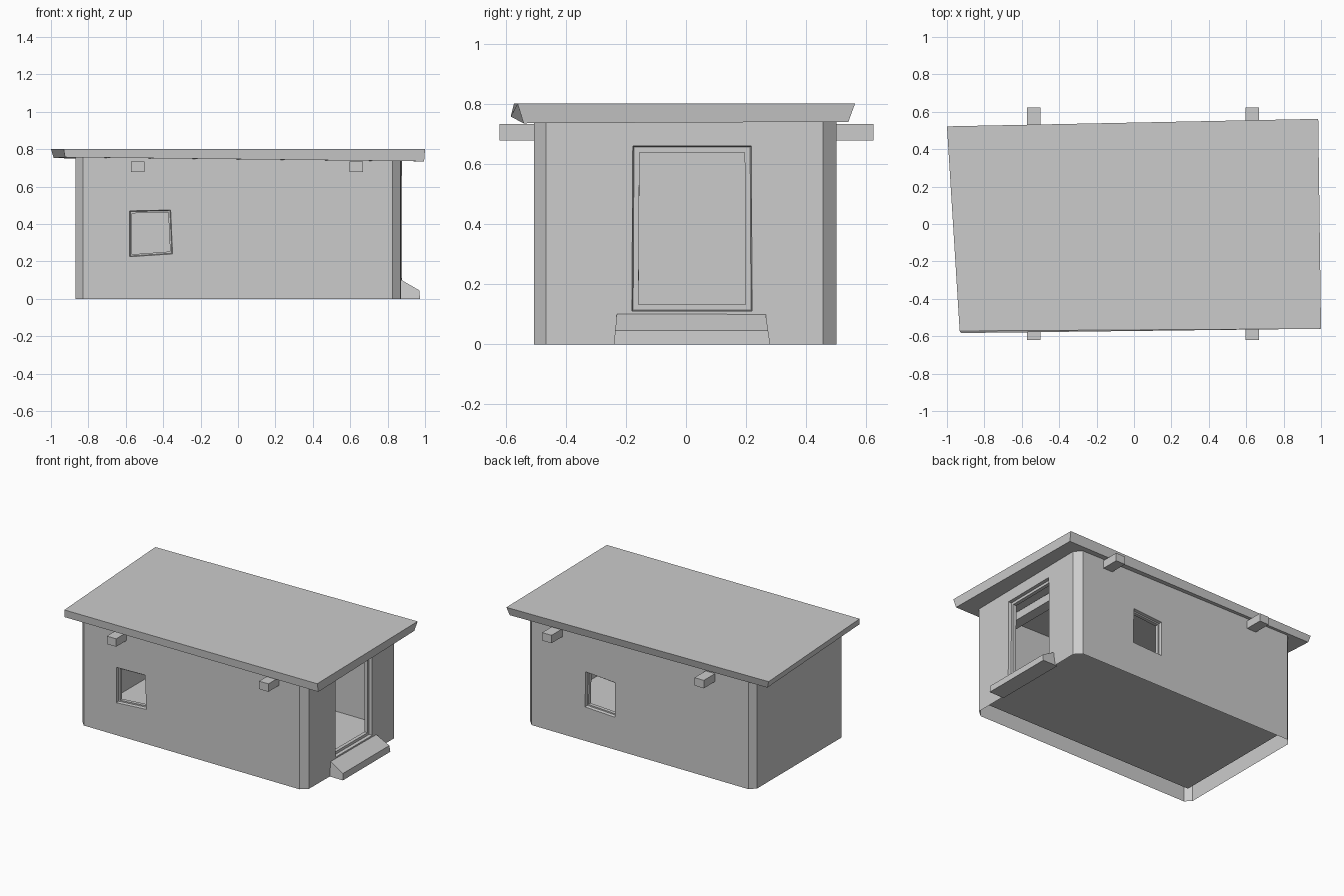
import bpy
import bmesh
from mathutils import Vector

if "Cube" in bpy.data.objects:
    bpy.data.objects.remove(bpy.data.objects["Cube"])


def finish(name, bm):
    mesh = bpy.data.meshes.new(name)
    bm.to_mesh(mesh)
    bm.free()
    obj = bpy.data.objects.new(name, mesh)
    bpy.context.collection.objects.link(obj)
    return obj


def loft(bm, lower, upper):
    """Quads joining two loops of the same length."""
    n = len(lower)
    for i in range(n):
        j = (i + 1) % n
        bm.faces.new((lower[i], lower[j], upper[j], upper[i]))


def solid(name, lower, upper):
    """Closed solid between two loops."""
    bm = bmesh.new()
    a = [bm.verts.new(p) for p in lower]
    b = [bm.verts.new(p) for p in upper]
    loft(bm, a, b)
    bm.faces.new(a[::-1])
    bm.faces.new(b)
    bmesh.ops.recalc_face_normals(bm, faces=bm.faces[:])
    return finish(name, bm)


def box(name, x, y, z):
    rect = [(x[0], y[0]), (x[1], y[0]), (x[1], y[1]), (x[0], y[1])]
    return solid(name, [(*p, z[0]) for p in rect], [(*p, z[1]) for p in rect])


# Chamfered outer plan and square room plan, counter-clockwise from front left
PLAN = [(-0.83, -0.505), (0.825, -0.505), (0.87, -0.465), (0.878, 0.455),
        (0.835, 0.5), (-0.83, 0.5), (-0.868, 0.46), (-0.868, -0.465)]
ROOM = [(-0.825, -0.46), (0.829, -0.46), (0.829, 0.455), (-0.825, 0.455)]
TOP, FLOOR = 0.765, 0.07

# Openings by wall side: axis along the wall, frame width, corners (along, height)
OPENINGS = {
    0: (0, 0.013, [(-0.58, 0.225), (-0.35, 0.24), (-0.36, 0.475), (-0.58, 0.47)]),
    2: (1, 0.022, [(-0.18, 0.11), (0.22, 0.11), (0.217, 0.66), (-0.177, 0.66)]),
    4: (0, 0.013, [(0.425, 0.235), (0.195, 0.225), (0.195, 0.465), (0.42, 0.48)]),
}


def opening_panel(bm, outer_rim, inner_rim, a, b, axis, width, corners):
    """Outer and room wall panels joined by a stepped frame around a hole."""
    a, b = Vector((*a, 0)), Vector((*b, 0))
    d = b - a
    inward = Vector((-d.y, d.x, 0)).normalized()
    pts = [a + d * ((u - a[axis]) / d[axis]) + Vector((0, 0, z))
           for u, z in corners]
    mid = sum(pts, Vector()) / 4

    def ring(depth, inset):
        loop = []
        for p in pts:
            along = d.normalized() * (1 if (p - mid).dot(d) < 0 else -1)
            up = Vector((0, 0, 1 if p.z < mid.z else -1))
            loop.append(bm.verts.new(p + inward * depth + (along + up) * inset))
        return loop

    loops = [outer_rim, ring(0, 0), ring(0.02, 0.004),
             ring(0.02, width), ring(0.045, width), inner_rim]
    for lower, upper in zip(loops, loops[1:]):
        loft(bm, lower, upper)


# Walls: outer shell and inner room with one doorway and two windows
bm = bmesh.new()
low = [bm.verts.new((*p, 0)) for p in PLAN]
high = [bm.verts.new((*p, TOP)) for p in PLAN]
room_low = [bm.verts.new((*p, FLOOR)) for p in ROOM]
room_high = [bm.verts.new((*p, TOP)) for p in ROOM]
for i in range(8):
    j = (i + 1) % 8
    rim = [low[i], low[j], high[j], high[i]]
    k, m = i // 2, (i // 2 + 1) % 4
    room_rim = [room_low[k], room_low[m], room_high[m], room_high[k]]
    if i in OPENINGS:
        opening_panel(bm, rim, room_rim, PLAN[i], PLAN[j], *OPENINGS[i])
    else:
        bm.faces.new(rim)
        if i == 6:
            bm.faces.new(room_rim[::-1])
bm.faces.new(room_low)
finish("walls", bm)

# Skewed roof slab with undercut edges
solid("roof",
      [(-0.925, -0.583, 0.757), (0.995, -0.54, 0.735),
       (0.975, 0.54, 0.74), (-0.985, 0.515, 0.752)],
      [(-0.932, -0.572, 0.8), (1.0, -0.56, 0.8),
       (0.985, 0.562, 0.8), (-1.0, 0.522, 0.8)])

# Roof beams poking out of the long walls
for k, x in enumerate((-0.537, 0.632)):
    box(f"roof_beam_{k + 1}", (x - 0.036, x + 0.036), (-0.62, 0.623), (0.678, 0.733))

# Door step with sloped front
profile = [(0.86, 0), (0.973, 0), (0.97, 0.045), (0.875, 0.1), (0.86, 0.1)]
solid("door_step",
      [(x, -0.24 + 0.1 * z, z) for x, z in profile],
      [(x, 0.28 - 0.15 * z, z) for x, z in profile])
